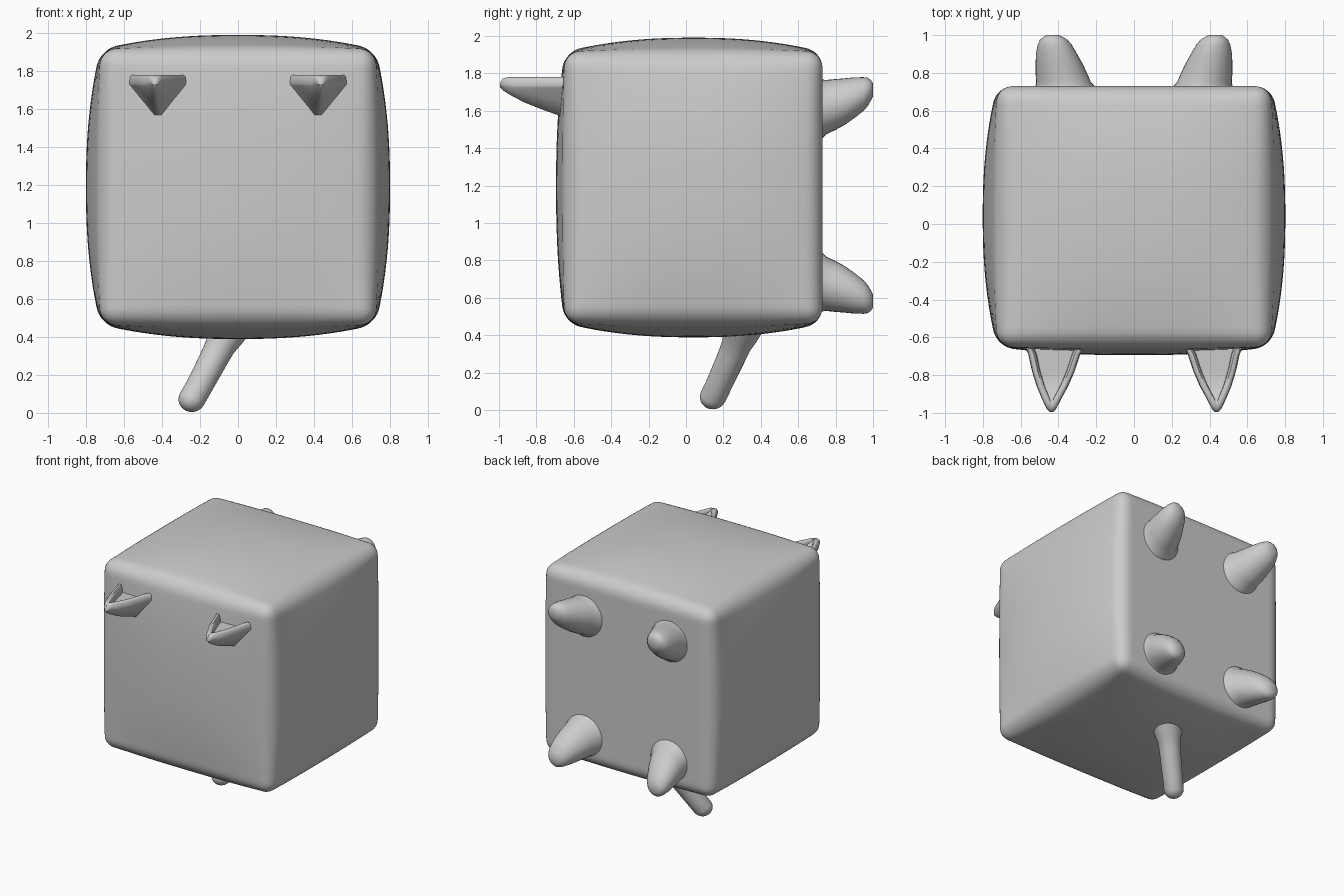
import bpy, bmesh
from math import sin, cos, pi, radians
from mathutils import Vector

if "Cube" in bpy.data.objects:
    bpy.data.objects.remove(bpy.data.objects["Cube"])


def finish(name, bm, angle=40):
    bmesh.ops.recalc_face_normals(bm, faces=bm.faces)
    me = bpy.data.meshes.new(name)
    bm.to_mesh(me)
    bm.free()
    ob = bpy.data.objects.new(name, me)
    bpy.context.collection.objects.link(ob)
    bpy.ops.object.select_all(action='DESELECT')
    ob.select_set(True)
    bpy.context.view_layer.objects.active = ob
    bpy.ops.object.shade_smooth_by_angle(angle=radians(angle))
    return ob


def loft(name, rings, angle=40):
    """Skin a list of equal-length closed point rings and cap both ends."""
    bm = bmesh.new()
    rows = [[bm.verts.new(p) for p in ring] for ring in rings]
    n = len(rows[0])
    for a, b in zip(rows, rows[1:]):
        for i in range(n):
            j = (i + 1) % n
            bm.faces.new((a[i], a[j], b[j], b[i]))
    bm.faces.new(rows[0])
    bm.faces.new(rows[-1])
    return finish(name, bm, angle)


def circle(c, r, u, v, n=32):
    return [Vector(c) + r * (cos(2 * pi * i / n) * u + sin(2 * pi * i / n) * v)
            for i in range(n)]


# Body: rounded box puffed out on every side but the flat back
half = Vector((0.725, 0.69, 0.725))
centre = Vector((0, 0.04, 1.19))
radius = 0.085
bm = bmesh.new()
bmesh.ops.create_cube(bm, size=2)
bmesh.ops.subdivide_edges(bm, edges=bm.edges[:], cuts=39, use_grid_fill=True)
for vert in bm.verts:
    p = Vector([sin(pi / 2 * c) * h for c, h in zip(vert.co, half)])
    core = Vector([max(-h + radius, min(h - radius, c)) for c, h in zip(p, half)])
    p = core + (p - core).normalized() * radius
    u, v, w = [min(1, abs(c / h)) for c, h in zip(p, half)]
    fu, fv, fw = 1 - u ** 2.3, 1 - v ** 2.3, 1 - w ** 2.3
    p.x *= 1 + 0.105 * fv * fw
    p.z *= 1 + 0.105 * fu * fv
    if p.y < 0:
        p.y *= 1 + 0.065 * fu * fw
    vert.co = p + centre
finish("body", bm)

# Legs: four blunt tapered stubs on the back, splayed outwards
leg = [(0.70, 0.365, 1.61, 0.165), (0.73, 0.365, 1.61, 0.157), (0.75, 0.373, 1.62, 0.145),
       (0.80, 0.385, 1.634, 0.136), (0.85, 0.397, 1.65, 0.124), (0.90, 0.41, 1.67, 0.109),
       (0.95, 0.42, 1.69, 0.09), (0.975, 0.425, 1.703, 0.073), (0.99, 0.428, 1.71, 0.052),
       (1.0, 0.43, 1.713, 0.035)]
X, Z = Vector((1, 0, 0)), Vector((0, 0, 1))
for side, sx in (("left", -1), ("right", 1)):
    for level, upper in (("upper", True), ("lower", False)):
        loft(f"{side}_{level}_leg",
             [circle((sx * cx, y, z if upper else 2.295 - z), r, X, Z)
              for y, cx, z, r in leg])

# Tail: slanted tube under the body with a round tip
path = [(Vector(p), r) for p, r in (
    ((-0.02, 0.32, 0.50), 0.12), ((-0.075, 0.285, 0.40), 0.098),
    ((-0.095, 0.27, 0.35), 0.08), ((-0.12, 0.25, 0.30), 0.076),
    ((-0.172, 0.205, 0.20), 0.072), ((-0.21, 0.173, 0.13), 0.07))]
tip, tip_r = Vector((-0.243, 0.145, 0.072)), 0.069
d = (tip - path[-1][0]).normalized()
path += [(tip + d * tip_r * sin(a * pi / 14), tip_r * cos(a * pi / 14) + 0.001)
         for a in range(8)]
axis = (tip - path[0][0]).normalized()
side_u = axis.cross(Vector((0, 1, 0))).normalized()
loft("tail", [circle(c, r, side_u, axis.cross(side_u)) for c, r in path])

# Ears: keel-shaped scoops on the front, hollow on top with a raised rim
ear = [(-0.60, 0.42, 0.168, 1.53), (-0.655, 0.42, 0.155, 1.55), (-0.69, 0.422, 0.138, 1.573),
       (-0.78, 0.427, 0.113, 1.605), (-0.86, 0.432, 0.083, 1.637), (-0.92, 0.436, 0.054, 1.668),
       (-0.955, 0.437, 0.037, 1.688), (-0.98, 0.437, 0.024, 1.705), (-0.995, 0.437, 0.01, 1.722)]
for side, sx in (("left", -1), ("right", 1)):
    rings = []
    for y, cx, w, keel in ear:
        inner = max(w - 0.042, 0.001)
        top = 1.78 if y > -0.97 else (1.772 if y > -0.99 else 1.75)
        floor = top - min(0.055, inner * 1.5)
        shoulder = top - min(0.045, w)
        half_ring = [(0.12 * w, keel + 0.006), (0.55 * w, keel + 0.5 * (shoulder - keel)),
                     (0.95 * w, shoulder - 0.012), (w, shoulder), (w * 0.96, top - 0.01),
                     (max(w - 0.014, inner), top), (max(w - 0.03, inner), top),
                     (inner, top - 0.3 * (top - floor)), (inner * 0.97, floor)]
        ring = half_ring + [(-a, b) for a, b in reversed(half_ring)]
        rings.append([(sx * cx + a, y, b) for a, b in ring])
    loft(f"{side}_ear", rings, 50)
